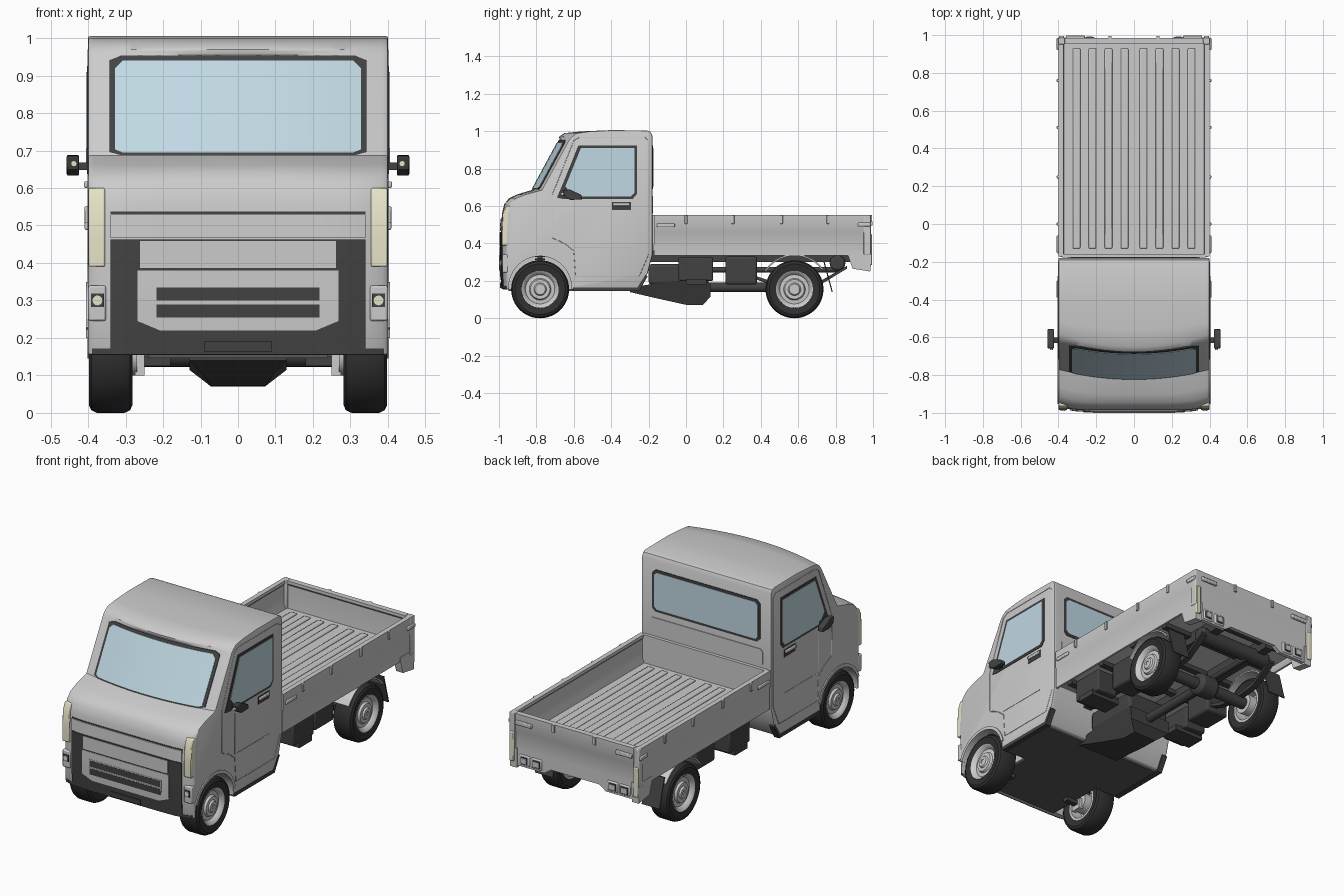
import bpy, bmesh
from math import sin, cos, pi, radians

if "Cube" in bpy.data.objects:
    bpy.data.objects.remove(bpy.data.objects["Cube"])

def material(name, *rgb):
    m = bpy.data.materials.new(name)
    m.diffuse_color = (*rgb, 1)
    m.use_nodes = True
    m.node_tree.nodes["Principled BSDF"].inputs["Base Color"].default_value = m.diffuse_color
    return m
DARK = material("dark_plastic", .055, .055, .055)
BLACK = material("tyre_black", .03, .03, .03)
FLOOR = material("floor_grey", .10, .10, .10)
GLASS = material("glass", .53, .69, .77)
LAMP = material("lamp_cream", .80, .77, .58)

def mesh(name, verts, faces, mat=None, mirror=False, bevel=0):
    bm = bmesh.new()
    vs = [bm.verts.new(v) for v in verts]
    for f in faces:
        bm.faces.new([vs[i] for i in f])
    bmesh.ops.recalc_face_normals(bm, faces=bm.faces)
    me = bpy.data.meshes.new(name)
    bm.to_mesh(me)
    bm.free()
    ob = bpy.data.objects.new(name, me)
    bpy.context.collection.objects.link(ob)
    if mat:
        me.materials.append(mat)
    if bevel:
        b = ob.modifiers.new("bevel", 'BEVEL')
        b.width, b.segments, b.limit_method, b.angle_limit = bevel, 2, 'ANGLE', radians(50)
    if mirror:
        ob.modifiers.new("mirror", 'MIRROR')
    return ob

def prism(name, pts, axis, a, b, mat=None, mirror=False, bevel=0):
    """Extrude a 2D outline along an axis from a to b."""
    put = {'X': lambda p, t: (t, p[0], p[1]), 'Y': lambda p, t: (p[0], t, p[1]),
           'Z': lambda p, t: (p[0], p[1], t)}[axis]
    n = len(pts)
    faces = [range(n), range(n, 2 * n)] + [(i, (i + 1) % n, (i + 1) % n + n, i + n) for i in range(n)]
    return mesh(name, [put(p, t) for t in (a, b) for p in pts], faces, mat, mirror, bevel)

def box(name, x, y, z, mat=None, mirror=False, bevel=0):
    return prism(name, [(x[0], y[0]), (x[1], y[0]), (x[1], y[1]), (x[0], y[1])], 'Z', *z, mat, mirror, bevel)

def arc(cy, cz, r, a0, a1, n=24):
    return [(cy + r * cos(radians(a0 + (a1 - a0) * i / n)), cz + r * sin(radians(a0 + (a1 - a0) * i / n)))
            for i in range(n + 1)]

def cyl(name, axis, c, r, a, b, mat=DARK, mirror=False, bevel=0):
    return prism(name, arc(*c, r, 0, 345, 23), axis, a, b, mat, mirror, bevel)

def lathe(name, prof, cy, cz, mat=None, n=48):
    """Revolve (radius, x) profile about an x-parallel axle."""
    m = len(prof)
    vs = [(x, cy + r * cos(2 * pi * i / n), cz + r * sin(2 * pi * i / n)) for i in range(n) for r, x in prof]
    fs = [(i * m + j, (i + 1) % n * m + j, (i + 1) % n * m + (j + 1) % m, i * m + (j + 1) % m)
          for i in range(n) for j in range(m)]
    return mesh(name, vs, fs, mat, True)

def seam(name, pts, closed=False, r=.002):
    cu = bpy.data.curves.new(name, 'CURVE')
    cu.dimensions, cu.bevel_depth, cu.bevel_resolution = '3D', r, 1
    sp = cu.splines.new('POLY')
    sp.points.add(len(pts) - 1)
    for p, q in zip(sp.points, pts):
        p.co = (*q, 1)
    sp.use_cyclic_u = closed
    ob = bpy.data.objects.new(name, cu)
    bpy.context.collection.objects.link(ob)
    ob.modifiers.new("mirror", 'MIRROR')

# Cab shell: side profile (y, z, forward bulge at the centreline, squareness of the bulge)
FRONT = [(-.955, .155, .028, 8), (-.957, .30, .033, 8), (-.957, .46, .033, 8), (-.952, .56, .032, 8),
         (-.94, .61, .032, 6), (-.91, .642, .036, 4), (-.86, .662, .043, 3), (-.77, .687, .05, 2),
         (-.625, .955, .05, 2), (-.612, .970, .068, 2)]
REST = [(-.585, .990, .065, 2), (-.52, .999, .04, 2), (-.40, 1.006, 0, 2), (-.21, 1.004, 0, 2), (-.19, .997, 0, 2),
        (-.18, .975, 0, 2), (-.18, .34, 0, 2), (-.205, .24, 0, 2), (-.25, .155, 0, 2)]
prof = FRONT + REST
half = [.04, .08, .12, .16, .20, .24, .28, .31, .33, .35, .37, .385, .4]
xs = [-x for x in reversed(half)] + [0] + half
n, k = len(prof), len(xs) - 1
bulge = lambda x, y, b, e: y - b * (1 - abs(x / .4) ** e)
verts = [(x, bulge(x, y, b, e), z) for x in xs for y, z, b, e in prof]
faces = [(i * n + j, i * n + n + j, i * n + n + (j + 1) % n, i * n + (j + 1) % n) for i in range(k) for j in range(n)]
cab = mesh("cab_shell", verts, faces + [range(n), range(k * n, k * n + n)], bevel=.006)
well = prism("wheel_well_cutter", arc(-.78, .165, .168, 0, 352, 44), 'X', .25, .5, mirror=True)
well.hide_render = True
bo = cab.modifiers.new("wells", 'BOOLEAN')
bo.operation, bo.object, bo.solver = 'DIFFERENCE', well, 'EXACT'
bpy.context.view_layer.objects.active = cab
for m in list(cab.modifiers):
    bpy.ops.object.modifier_apply(modifier=m.name)
bpy.data.objects.remove(well)

def surf(x, z):
    for (y0, z0, *b0), (y1, z1, *b1) in zip(FRONT, FRONT[1:]):
        if z <= z1:
            t = (z - z0) / (z1 - z0)
            return bulge(x, y0, *b0) * (1 - t) + bulge(x, y1, *b1) * t

def patch(name, w, lo, hi, lift, mat=None, cut_lo=0, cut_hi=0, run=.03, rows=6):
    """Curved panel lying on the cab front, corners cut by cut_lo / cut_hi over a width of run."""
    cols = [-w, -w + run] + [(-1 + i / 6) * (w - run) for i in range(1, 12)] + [w - run, w]
    vs = []
    for x in cols:
        c = max(0, (abs(x) - w + run) / run)
        a, b = lo + cut_lo * c, hi - cut_hi * c
        zs = [a + (b - a) * j / rows for j in range(rows + 1)]
        vs += [(x, surf(x, z) - lift, z) for z in zs] + [(x, surf(x, z) + .008, z) for z in reversed(zs)]
    m = 2 * rows + 2
    fs = [(i * m + j, i * m + m + j, i * m + m + (j + 1) % m, i * m + (j + 1) % m)
          for i in range(len(cols) - 1) for j in range(m)]
    return mesh(name, vs, fs + [range(m), range(len(vs) - m, len(vs))], mat)

# Windscreen and front face
patch("windscreen_frame", .343, .688, .953, .004, DARK, .008, .012)
patch("windscreen_glass", .328, .695, .94, .007, GLASS, .008, .02, .02)
patch("bumper_surround", .34, .172, .462, .005, DARK)
patch("grille_panel", .268, .22, .38, .008, None, .025, 0, .06)
patch("upper_grille_panel", .262, .387, .458, .008)
patch("front_bar", .34, .466, .53, .006)
patch("bonnet_seam", .34, .531, .537, .002, DARK)
for z in (.255, .30):
    patch("grille_slot_rim", .224, z - .004, z + .039, .0095)
    patch("grille_slot", .218, z, z + .034, .0105, DARK)
patch("plate_holder", .09, .163, .192, .01, DARK)
patch("lower_lip", .39, .156, .172, .003, DARK)
prism("headlight", [(-.985, .39), (-.985, .47), (-.98, .56), (-.962, .60), (-.94, .60), (-.945, .39)],
      'X', .355, .3985, LAMP, True, .004)
box("fog_light_panel", (.352, .4), (-.982, -.95), (.245, .34), None, True, .006)
box("fog_light_socket", (.358, .392), (-.986, -.97), (.282, .318), DARK, True)
cyl("fog_light", 'Y', (.375, .30), .013, -.99, -.98, LAMP, True)

# Doors, side windows, wing mirrors
prism("side_window_frame", [(-.69, .645), (-.66, .715), (-.575, .925), (-.262, .925), (-.262, .665), (-.285, .638),
                            (-.66, .638)], 'X', .39, .403, DARK, True)
prism("side_window_glass", [(-.645, .705), (-.562, .91), (-.275, .91), (-.275, .672), (-.295, .651), (-.60, .651)],
      'X', .39, .405, GLASS, True)
seam("door_seam", [(.4, y, z) for y, z in [(-.715, .66), (-.60, .95), (-.57, .968), (-.22, .968), (-.2, .95),
     (-.2, .34), (-.25, .225), (-.59, .225), (-.60, .36), (-.65, .40), (-.715, .43)]], True)
seam("door_crease", [(.4, -.6, .61), (.4, -.6, .38), (.4, -.3, .38)], False, .0015)
box("door_handle_recess", (.39, .402), (-.395, -.295), (.58, .622), DARK, True)
box("door_handle", (.4, .411), (-.39, -.30), (.600, .618), None, True, .004)
prism("wing_mirror", [(-.66, .685), (-.62, .688), (-.56, .66), (-.555, .635), (-.62, .633), (-.65, .65)],
      'X', .424, .457, DARK, True, .004)
box("mirror_arm", (.39, .43), (-.63, -.60), (.648, .668), DARK, True)
cyl("mirror_camera", 'Y', (.438, .665), .008, -.668, -.64, LAMP, True)
prism("sill_strip", [(-.605, .165), (-.26, .165), (-.215, .235), (-.205, .225), (-.25, .145), (-.605, .145)],
      'X', .37, .402, DARK, True)
prism("front_wheel_arch", arc(-.78, .165, .184, 12, 160) + arc(-.78, .165, .167, 160, 12), 'X', .385, .406, None, True)

# Cab rear wall and floor
def rear_panel(name, w, lo, hi, c, depth, mat=None):
    prism(name, [(-w, lo + c), (-w + c, lo), (w - c, lo), (w, lo + c), (w, hi - c), (w - c, hi), (-w + c, hi),
                 (-w, hi - c)], 'Y', -.19, -.18 + depth, mat)
rear_panel("rear_window_frame", .335, .69, .925, .02, .003, DARK)
rear_panel("rear_window_glass", .32, .704, .91, .015, .005, GLASS)
rear_panel("rear_wall_panel", .35, .56, .655, .015, .004)
prism("cab_floor", [(0, -.95), (.24, -.95), (.24, -.605), (.385, -.605), (.385, -.27), (0, -.27)],
      'Z', .147, .16, FLOOR, True)

# Cargo bed
box("bed_floor", (-.39, .39), (-.175, .965), (.365, .395))
for x in (.05, .135, .22, .304):
    box("bed_rib", (x - .02, x + .02), (-.13, .93), (.39, .403), None, True, .006)
prism("bed_side", [(.385, .335), (.396, .335), (.396, .455), (.401, .465), (.401, .552), (.374, .552), (.374, .535),
                   (.382, .525), (.382, .42), (.37, .395), (.37, .36)], 'Y', -.172, .972, None, True)
box("bed_front_board", (-.38, .38), (-.178, -.16), (.36, .552))
prism("tailgate", [(.957, .355), (.98, .355), (.98, .45), (.986, .465), (.986, .552), (.955, .552), (.955, .535),
                   (.963, .525), (.963, .40)], 'X', -.365, .365)
box("bed_corner_post", (.366, .4015), (.95, .988), (.34, .553), None, True, .004)
for y in (0, .25, .51, .76):
    box("rope_hook", (.398, .409), (y - .008, y + .008), (.505, .552), None, True, .003)
box("front_latch", (.398, .409), (-.155, -.06), (.488, .508), None, True, .004)
box("rear_latch", (.398, .409), (.92, .985), (.49, .512), None, True, .004)
box("tailgate_latch", (.26, .36), (.98, .998), (.495, .517), None, True, .004)
box("tailgate_hook", (.12, .135), (.98, .995), (.51, .552), None, True)

# Rear skirt and lamps
prism("rear_corner_skirt", [(.865, .34), (.89, .265), (.985, .25), (.988, .36), (.865, .36)], 'X', .355, .398, None, True)
prism("rear_skirt", [(-.36, .357), (-.36, .262), (-.19, .262), (-.15, .29), (.15, .29), (.19, .262), (.36, .262),
                     (.36, .357)], 'Y', .958, .98)
box("tail_light", (.37, .3975), (.97, .995), (.285, .45), LAMP, True, .004)
for x in (.235, .31):
    box("rear_lamp_rim", (x - .032, x + .032), (.97, .987), (.272, .33), None, True, .006)
    box("rear_lamp_socket", (x - .022, x + .022), (.975, .989), (.281, .321), DARK, True)
    box("rear_lamp", (x - .016, x + .016), (.98, .992), (.287, .315), None, True)

# Wheels
TYRE = [(.098, .29), (.135, .282), (.148, .288), (.155, .303), (.155, .377), (.148, .391), (.135, .398), (.098, .39)]
RIM = [(.012, .36), (.012, .395), (.028, .395), (.034, .386), (.052, .386), (.058, .374), (.078, .372), (.088, .388),
       (.099, .394), (.10, .38), (.10, .29), (.085, .29), (.08, .355)]
for side, y in (("front", -.78), ("rear", .58)):
    lathe(side + "_tyre", TYRE, y, .155, BLACK)
    lathe(side + "_rim", RIM, y, .155)
    cyl(side + "_hub_cap", 'X', (y, .155), .014, .35, .391, None, True)
    cyl(side + "_brake_drum", 'X', (y, .155), .055, .27, .36, None, True)
for i in range(5):
    cyl("front_spring_coil", 'Z', (.33, -.78), .026, .28 + i * .016, .288 + i * .016, DARK, True)
cyl("front_strut", 'Z', (.33, -.78), .014, .15, .36, DARK, True)
box("front_suspension_knuckle", (.25, .275), (-.81, -.75), (.10, .16), None, True)
box("front_control_arm", (.18, .26), (-.795, -.765), (.125, .15), DARK, True)

# Rear fenders, mud flaps, leaf springs
prism("rear_fender", arc(.58, .155, .187, 35, 148) + arc(.58, .155, .179, 148, 35), 'X', .27, .39, None, True)
prism("mud_flap", [(.735, .30), (.742, .30), (.785, .14), (.779, .14)], 'X', .275, .385, DARK, True)
prism("leaf_spring", [(.30, .25), (.45, .20), (.58, .185), (.72, .20), (.86, .28), (.86, .265), (.72, .18),
                      (.58, .165), (.45, .18), (.30, .235)], 'X', .215, .25, DARK, True)

# Chassis and running gear
box("frame_rail", (.14, .19), (-.2, .92), (.30, .365), DARK, True)
for y in (-.1, .16, .42, .68, .88):
    box("cross_member", (-.36, .36), (y - .018, y + .018), (.34, .37), DARK)
sump = prism("engine_sump", [(-.30, .14), (-.15, .105), (0, .072), (.09, .07), (.13, .115), (.13, .19), (-.06, .2),
                             (-.30, .165)], 'X', -.13, .13, DARK)
for v in sump.data.vertices:
    if v.co.z < .11:
        v.co.x *= .55 if v.co.z < .1 else .75
box("engine_block", (-.13, .13), (-.2, .12), (.18, .29), DARK, False, .015)
box("battery_box", (.24, .37), (-.04, .145), (.20, .325), DARK, True, .008)
box("battery_bracket", (.2, .38), (.0, .11), (.18, .21), DARK, True)
box("fuel_tank", (.19, .33), (.21, .38), (.18, .33), DARK, True, .012)
cyl("drive_shaft", 'Y', (0, .165), .025, .1, .56)
cyl("differential", 'X', (.58, .16), .062, -.06, .06, DARK, False, .02)
cyl("axle_tube", 'X', (.58, .155), .032, -.28, .28)
cyl("muffler", 'X', (.81, .295), .042, -.23, .23, DARK, False, .012)
cyl("exhaust_pipe", 'Y', (-.09, .26), .015, .1, .82)

# Smooth shading with sharp edges kept
for ob in bpy.data.objects:
    ob.select_set(ob.type == 'MESH')
bpy.context.view_layer.objects.active = cab
bpy.ops.object.shade_smooth_by_angle(angle=radians(32))
